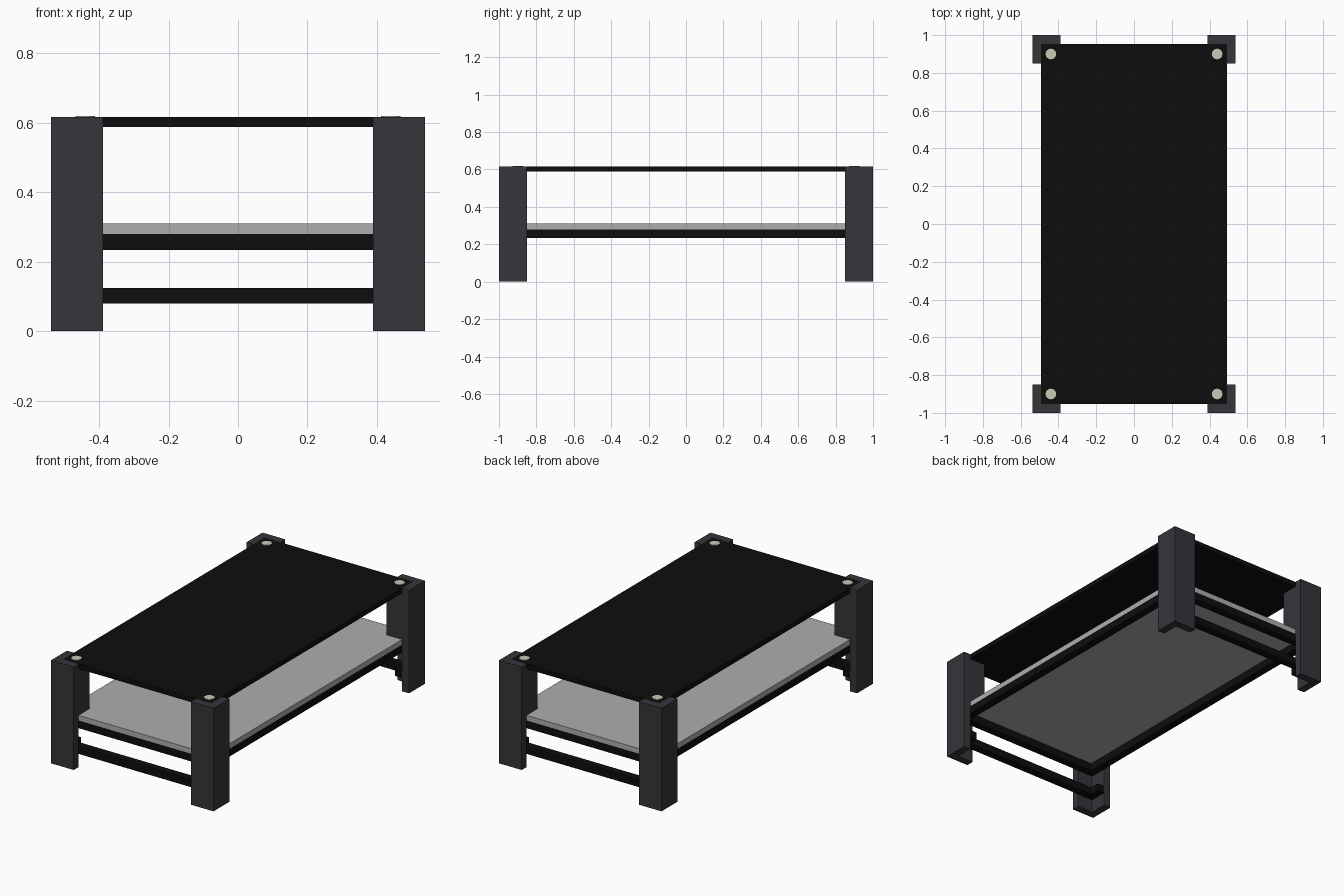
import bpy
import bmesh

if "Cube" in bpy.data.objects:
    bpy.data.objects.remove(bpy.data.objects["Cube"])

LEG_X, LEG_Y, LEG_W, T = 0.538, 1.0, 0.15, 0.046   # outer leg faces, leg width, wall
IN_X, IN_Y = LEG_X - T, LEG_Y - T                  # footprint of plates and rails
TOP = 0.617


def material(name, rgb):
    m = bpy.data.materials.new(name)
    m.diffuse_color = (*rgb, 1)
    m.use_nodes = True
    m.node_tree.nodes["Principled BSDF"].inputs["Base Color"].default_value = m.diffuse_color
    return m


charcoal = material("charcoal", (0.036, 0.036, 0.043))
black = material("black", (0.004, 0.004, 0.004))
glass = material("grey_glass", (0.42, 0.42, 0.42))
metal = material("pale_metal", (0.6, 0.58, 0.47))


def prism(name, outline, z0, z1, mat):
    """Extrude a flat outline from z0 to z1."""
    bm = bmesh.new()
    face = bm.faces.new([bm.verts.new((x, y, z0)) for x, y in outline])
    up = bmesh.ops.extrude_face_region(bm, geom=[face])["geom"]
    bmesh.ops.translate(bm, vec=(0, 0, z1 - z0),
                        verts=[g for g in up if isinstance(g, bmesh.types.BMVert)])
    bmesh.ops.recalc_face_normals(bm, faces=bm.faces)
    mesh = bpy.data.meshes.new(name)
    bm.to_mesh(mesh)
    bm.free()
    mesh.materials.append(mat)
    ob = bpy.data.objects.new(name, mesh)
    bpy.context.collection.objects.link(ob)
    return ob


def box(name, x0, x1, y0, y1, z0, z1, mat):
    return prism(name, [(x0, y0), (x1, y0), (x1, y1), (x0, y1)], z0, z1, mat)


# Table top and lower glass shelf
box("table_top", -IN_X, IN_X, -IN_Y, IN_Y, 0.588, TOP, black)
box("shelf_glass", -IN_X, IN_X, -IN_Y, IN_Y, 0.279, 0.31, glass)

for sy, end in ((-1, "front"), (1, "back")):
    # Shelf frame rail and low stretcher across each end
    y0, y1 = sorted((sy * IN_Y, sy * (IN_Y - T)))
    box(f"{end}_shelf_rail", -IN_X, IN_X, y0, y1, 0.233, 0.279, black)
    box(f"{end}_stretcher", -IN_X, IN_X, y0, y1, 0.079, 0.124, black)

    for sx, side in ((-1, "left"), (1, "right")):
        tag = f"{end}_{side}"
        ix, iy = LEG_X - LEG_W, LEG_Y - LEG_W
        # Angle-section leg
        angle = [(LEG_X, LEG_Y), (LEG_X, iy), (IN_X, iy),
                 (IN_X, IN_Y), (ix, IN_Y), (ix, LEG_Y)]
        prism(f"{tag}_leg", [(sx * x, sy * y) for x, y in angle], 0, TOP, charcoal)
        # Block between shelf and top that fills the angle
        x0, x1 = sorted((sx * ix, sx * IN_X))
        y0, y1 = sorted((sy * iy, sy * IN_Y))
        box(f"{tag}_spacer_block", x0, x1, y0, y1, 0.31, 0.588, charcoal)
        # Short return at each end of the stretcher
        x0, x1 = sorted((sx * (IN_X - T), sx * IN_X))
        y0, y1 = sorted((sy * iy, sy * (IN_Y - T)))
        box(f"{tag}_stretcher_return", x0, x1, y0, y1, 0.079, 0.124, black)
        # Round fixing cap
        bpy.ops.mesh.primitive_cylinder_add(vertices=32, radius=0.028, depth=0.01,
                                            location=(sx * 0.44, sy * 0.9, TOP - 0.003))
        cap = bpy.context.object
        cap.name = f"{tag}_cap"
        cap.data.materials.append(metal)
        bpy.ops.object.shade_smooth_by_angle()

# Long side rails of the shelf frame
for sx, side in ((-1, "left"), (1, "right")):
    x0, x1 = sorted((sx * IN_X, sx * (IN_X - T)))
    box(f"{side}_shelf_rail", x0, x1, -IN_Y + T, IN_Y - T, 0.233, 0.279, black)
